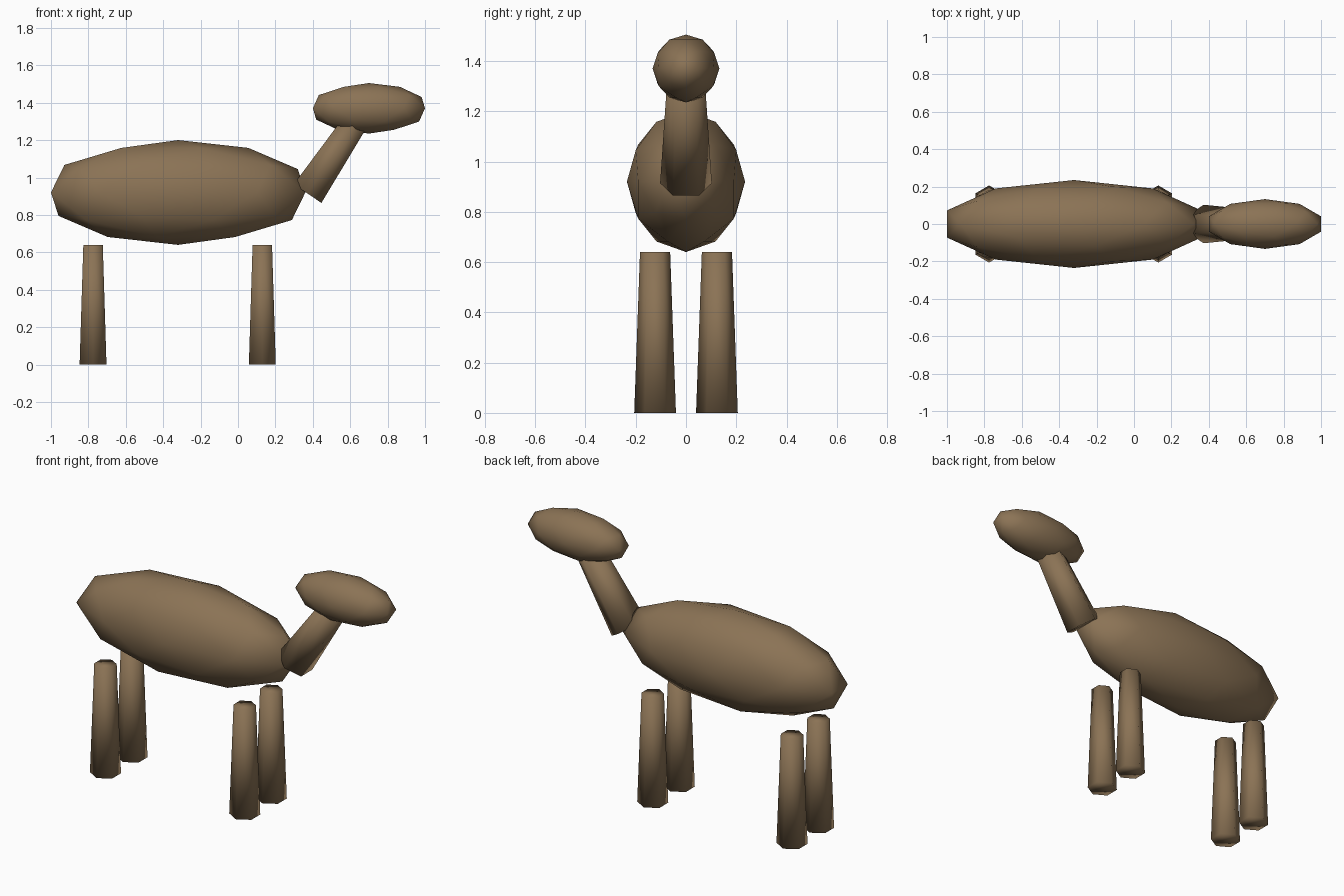
import bpy
from mathutils import Vector

cube = bpy.data.objects.get("Cube")
if cube:
    bpy.data.objects.remove(cube, do_unlink=True)

hide = bpy.data.materials.new("brown_hide")
hide.use_nodes = True
colour = (0.258, 0.171, 0.091, 1)
hide.diffuse_color = colour
for node in hide.node_tree.nodes:
    if node.type == 'BSDF_PRINCIPLED':
        node.inputs["Base Color"].default_value = colour


def finish(name):
    """Name, colour and smooth the newest object."""
    obj = bpy.context.object
    obj.name = name
    obj.data.materials.append(hide)
    bpy.ops.object.shade_smooth()
    return obj


def ellipsoid(name, centre, radii):
    bpy.ops.mesh.primitive_ico_sphere_add(subdivisions=2, radius=1, location=centre)
    bpy.context.object.scale = radii
    bpy.ops.object.transform_apply(location=False, rotation=False, scale=True)
    return finish(name)


def limb(name, start, end, r_start, r_end):
    """Six-sided tapered limb between two points, corners along y."""
    start, end = Vector(start), Vector(end)
    axis = end - start
    tilt = Vector((axis.z, axis.x)).angle_signed(Vector((1, 0)))
    bpy.ops.mesh.primitive_cone_add(vertices=6, radius1=r_start, radius2=r_end,
                                    depth=axis.length, location=(start + end) / 2,
                                    rotation=(0, tilt, 0))
    return finish(name)


# Body and head
ellipsoid("body", (-0.32, 0, 0.92), (0.715, 0.235, 0.28))
ellipsoid("head", (0.70, 0, 1.37), (0.315, 0.133, 0.135))

# Neck leaning towards the head
limb("neck", (0.372, 0, 0.914), (0.626, 0, 1.293), 0.103, 0.077)

# Four legs
for side, x in (("left", 0.13), ("right", -0.775)):
    for end, y in (("front", -0.123), ("back", 0.123)):
        limb(f"{end}_{side}_leg", (x, y, 0), (x, y, 0.64), 0.083, 0.06)
